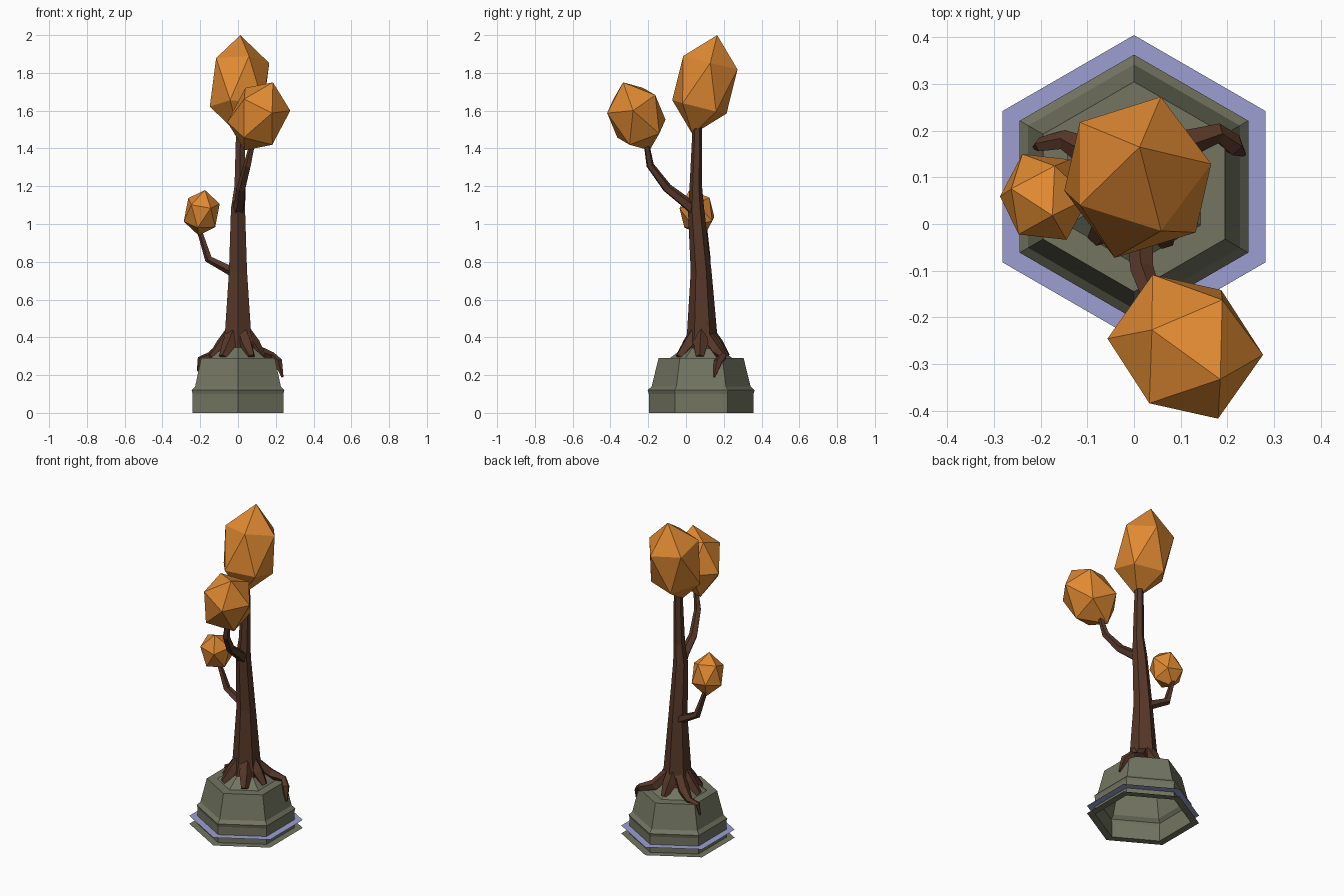
import bpy, bmesh, math
from mathutils import Vector, Matrix

if "Cube" in bpy.data.objects:
    bpy.data.objects.remove(bpy.data.objects["Cube"])


def material(name, srgb):
    m = bpy.data.materials.new(name)
    lin = [((c / 255 + 0.055) / 1.055) ** 2.4 for c in srgb]
    m.diffuse_color = (*lin, 1)
    m.use_nodes = True
    m.node_tree.nodes["Principled BSDF"].inputs["Base Color"].default_value = m.diffuse_color
    return m


STONE = material("olive_stone", (115, 117, 97))
BARK = material("brown_bark", (86, 55, 40))
LEAF = material("orange_foliage", (224, 138, 50))
LILAC = material("pale_lilac", (156, 159, 210))
BASE = Vector((0, 0.08, 0))


def finish(bm, name, mat, fix=True):
    if fix:
        bmesh.ops.recalc_face_normals(bm, faces=bm.faces)
    me = bpy.data.meshes.new(name)
    bm.to_mesh(me)
    bm.free()
    me.materials.append(mat)
    ob = bpy.data.objects.new(name, me)
    bpy.context.collection.objects.link(ob)
    return ob


def skin(bm, rings):
    n = len(rings[0])
    for a, b in zip(rings, rings[1:]):
        for i in range(n):
            j = (i + 1) % n
            bm.faces.new((a[i], a[j], b[j], b[i]))


def hex_lathe(name, profile, mat, cap):
    """Six-sided stack of (radius, height) rings, points along y."""
    bm = bmesh.new()
    rings = []
    for r, z in profile:
        rings.append([bm.verts.new(BASE + Vector((r * math.cos(a), r * math.sin(a), z)))
                      for a in (math.radians(30 + 60 * i) for i in range(6))])
    skin(bm, rings)
    if cap:
        bm.faces.new(rings[-1])
    return finish(bm, name, mat, False)


def limb(name, path, sides=5):
    """Tapered faceted tube through (x, y, z, radius) points."""
    bm = bmesh.new()
    pts = [Vector(p[:3]) for p in path]
    side, last, rings = Vector((1, 0, 0)), Vector((0, 0, 1)), []
    for i, p in enumerate(pts):
        d = (pts[min(i + 1, len(pts) - 1)] - pts[max(i - 1, 0)]).normalized()
        side = last.rotation_difference(d) @ side
        last = d
        up = d.cross(side)
        ring = []
        for k in range(sides):
            a = math.pi / 6 + math.tau * k / sides
            ring.append(bm.verts.new(p + path[i][3] * (side * math.cos(a) + up * math.sin(a))))
        rings.append(ring)
    skin(bm, rings)
    bm.faces.new(rings[0][::-1])
    bm.faces.new(rings[-1])
    return finish(bm, name, BARK)


def foliage(name, centre, apex, radius, twist):
    """Stretched icosahedron whose tip reaches apex."""
    axis = Vector(apex) - Vector(centre)
    rot = Vector((0, 0, 1)).rotation_difference(axis).to_matrix().to_4x4()
    mat = (Matrix.Translation(centre) @ rot @ Matrix.Rotation(math.radians(twist), 4, 'Z')
           @ Matrix.Diagonal((radius, radius, axis.length, 1)))
    bm = bmesh.new()
    bmesh.ops.create_icosphere(bm, subdivisions=1, radius=1, matrix=mat)
    return finish(bm, name, LEAF)


# Hollow stone pedestal with thin foot flange, and the mound under the trunk
hex_lathe("pedestal", [(0.325, 0), (0.277, 0), (0.277, 0.1), (0.283, 0.12),
                       (0.262, 0.14), (0.225, 0.29)], STONE, True)
hex_lathe("mound", [(0.165, 0.29), (0.06, 0.37)], STONE, True)
# Flat lilac ring around the pedestal
hex_lathe("ground_ring", [(0.325, 0.05), (0.277, 0.05)], LILAC, False)

# Trunk
limb("trunk", [(0, 0.085, 0.34, 0.098), (0, 0.085, 0.42, 0.08), (0, 0.08, 0.75, 0.055),
               (0, 0.053, 1.08, 0.043), (0.01, 0.052, 1.2, 0.033),
               (0.012, 0.058, 1.42, 0.028), (0.012, 0.06, 1.55, 0.024)], 6)

# Branches
limb("front_branch", [(0, 0.05, 1.07, 0.034), (0.012, -0.01, 1.12, 0.03),
                      (0.018, -0.1, 1.19, 0.026), (0.05, -0.19, 1.31, 0.021),
                      (0.078, -0.21, 1.43, 0.015)])
limb("left_branch", [(0.0, 0.085, 0.735, 0.034), (-0.05, 0.1, 0.76, 0.026),
                     (-0.155, 0.11, 0.815, 0.022), (-0.205, 0.1, 0.97, 0.014)])

# Roots: short ones around the flare, long ones at the back corners
for i, (ang, reach) in enumerate([(-60, 0.14), (-125, 0.14), (-5, 0.13), (185, 0.14), (90, 0.13)]):
    c, s = math.cos(math.radians(ang)), math.sin(math.radians(ang))
    limb(f"root_{i + 1}", [(r * c, 0.085 + r * s, z, w) for r, z, w in
                           ((0.035, 0.43, 0.035), (0.08, 0.36, 0.04), (reach, 0.295, 0.022))])
limb("left_long_root", [(-0.03, 0.11, 0.41, 0.035), (-0.09, 0.15, 0.335, 0.035),
                        (-0.15, 0.18, 0.3, 0.022), (-0.2, 0.17, 0.285, 0.016),
                        (-0.212, 0.165, 0.22, 0.006)])
limb("right_long_root", [(0.03, 0.11, 0.41, 0.035), (0.1, 0.17, 0.325, 0.034),
                         (0.18, 0.195, 0.3, 0.022), (0.212, 0.17, 0.27, 0.024),
                         (0.235, 0.15, 0.19, 0.006)])

# Foliage clumps
foliage("top_foliage", (0.008, 0.1, 1.737), (0.012, 0.165, 2.0), 0.174, 0)
foliage("front_foliage", (0.11, -0.263, 1.57), (0.185, -0.333, 1.75), 0.16, 2)
foliage("left_foliage", (-0.192, 0.058, 1.06), (-0.175, 0.018, 1.18), 0.1, 10)
